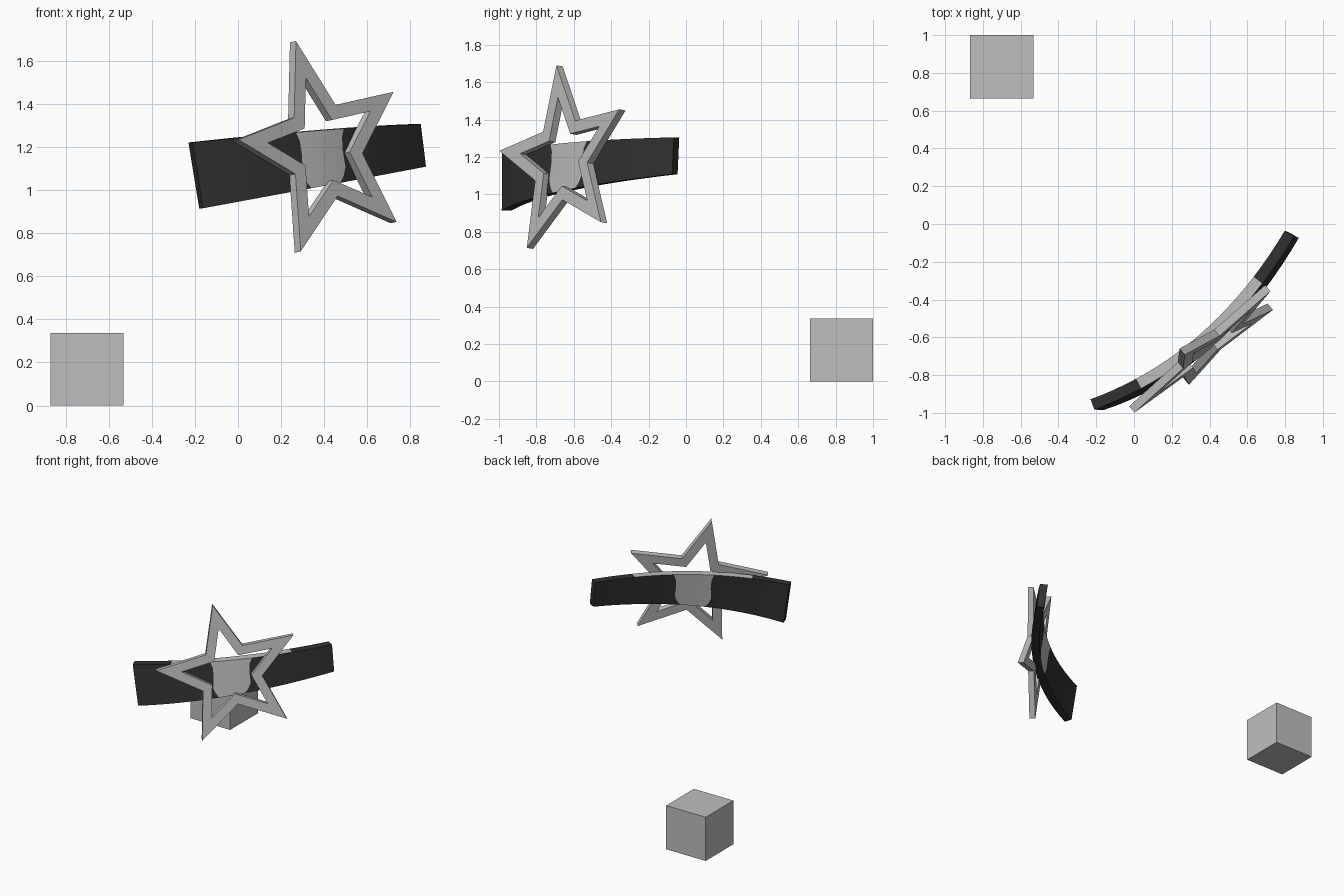
import bpy, bmesh, math
from mathutils import Vector

if "Cube" in bpy.data.objects:
    bpy.data.objects.remove(bpy.data.objects["Cube"])


def material(name, c):
    m = bpy.data.materials.new(name)
    m.diffuse_color = (c, c, c, 1)
    m.use_nodes = True
    m.node_tree.nodes["Principled BSDF"].inputs["Base Color"].default_value = m.diffuse_color
    return m


grey = material("silver grey", 0.52)
charcoal = material("charcoal", 0.031)


def make(name, bm, mats):
    bmesh.ops.recalc_face_normals(bm, faces=bm.faces)
    me = bpy.data.meshes.new(name)
    bm.to_mesh(me)
    bm.free()
    for m in mats:
        me.materials.append(m)
    ob = bpy.data.objects.new(name, me)
    bpy.context.collection.objects.link(ob)
    return ob


# Loose cube
bm = bmesh.new()
bmesh.ops.create_cube(bm, size=0.337)
bmesh.ops.translate(bm, vec=(-0.70, 0.832, 0.1685), verts=bm.verts)
make("cube", bm, [grey])

# Open five-pointed star frame, tilted in space
centre = Vector((0.39, -0.654, 1.186))
u = Vector((0.772, 0.63, -0.085)).normalized()
n = u.cross(Vector((-0.012, 0.169, 0.985))).normalized()
v = n.cross(u)
bm = bmesh.new()


def star_loop(scale, depth):
    ring = []
    for i in range(10):
        a = math.pi + i * math.pi / 5
        r = (0.52 if i % 2 == 0 else 0.225) * scale
        ring.append(bm.verts.new(centre + u * r * math.cos(a)
                                 + v * r * math.sin(a) + n * depth))
    return ring


loops = [star_loop(1, 0.022), star_loop(0.66, 0.022),
         star_loop(0.66, -0.022), star_loop(1, -0.022)]
for k in range(4):
    a, b = loops[k], loops[(k + 1) % 4]
    for i in range(10):
        j = (i + 1) % 10
        bm.faces.new((a[i], a[j], b[j], b[i]))
make("star_frame", bm, [grey])

# Curved tapering band: two inner rails, thickened outward
top = [Vector(p) for p in ((-0.23, -0.928, 1.22), (0.405, -0.695, 1.29), (0.798, -0.036, 1.305))]
bottom = [Vector(p) for p in ((-0.18, -0.93, 0.915), (0.42, -0.735, 1.03), (0.822, -0.045, 1.108))]


def rail(p, t):
    return p[0] * (1 - t) ** 2 + p[1] * 2 * t * (1 - t) + p[2] * t * t


def tangent(p, t):
    return (p[1] - p[0]) * (1 - t) + (p[2] - p[1]) * t


def band_point(t, h, outer):
    p = rail(bottom, t).lerp(rail(top, t), h)
    if outer:
        d = tangent(bottom, t).lerp(tangent(top, t), h)
        p += Vector((d.y, -d.x, 0)).normalized() * 0.058
    return p


SIDE, MID = 8, 4
heights = [0, 0.12, 0.28, 0.6, 0.85, 1]
widths = [0.065, 0.083, 0.095, 0.09, 0.093, 0.105]   # half width of the pale patch


def column_t(c, w):
    if c <= SIDE:
        return (0.5 - w) * c / SIDE
    if c <= SIDE + MID:
        return 0.5 - w + 2 * w * (c - SIDE) / MID
    return 0.5 + w + (0.5 - w) * (c - SIDE - MID) / SIDE


section = [(h, w, True) for h, w in zip(heights, widths)]
section += [(h, w, False) for h, w in reversed(list(zip(heights, widths)))]
N, H = len(section), len(heights)
bm = bmesh.new()
cols = [[bm.verts.new(band_point(column_t(c, w), h, o)) for h, w, o in section]
        for c in range(2 * SIDE + MID + 1)]
for c in range(len(cols) - 1):
    for i in range(N):
        j = (i + 1) % N
        f = bm.faces.new((cols[c][i], cols[c + 1][i], cols[c + 1][j], cols[c][j]))
        # pale patch: wider on the top edge, absent underneath
        spread = 2 + 2 if i == H - 1 else 0
        if i != N - 1 and SIDE - spread <= c < SIDE + MID + spread:
            f.material_index = 1
bm.faces.new(cols[0])
bm.faces.new(cols[-1])
band = make("curved_band", bm, [charcoal, grey])
bpy.context.view_layer.objects.active = band
band.select_set(True)
bpy.ops.object.shade_smooth_by_angle(angle=math.radians(30))
